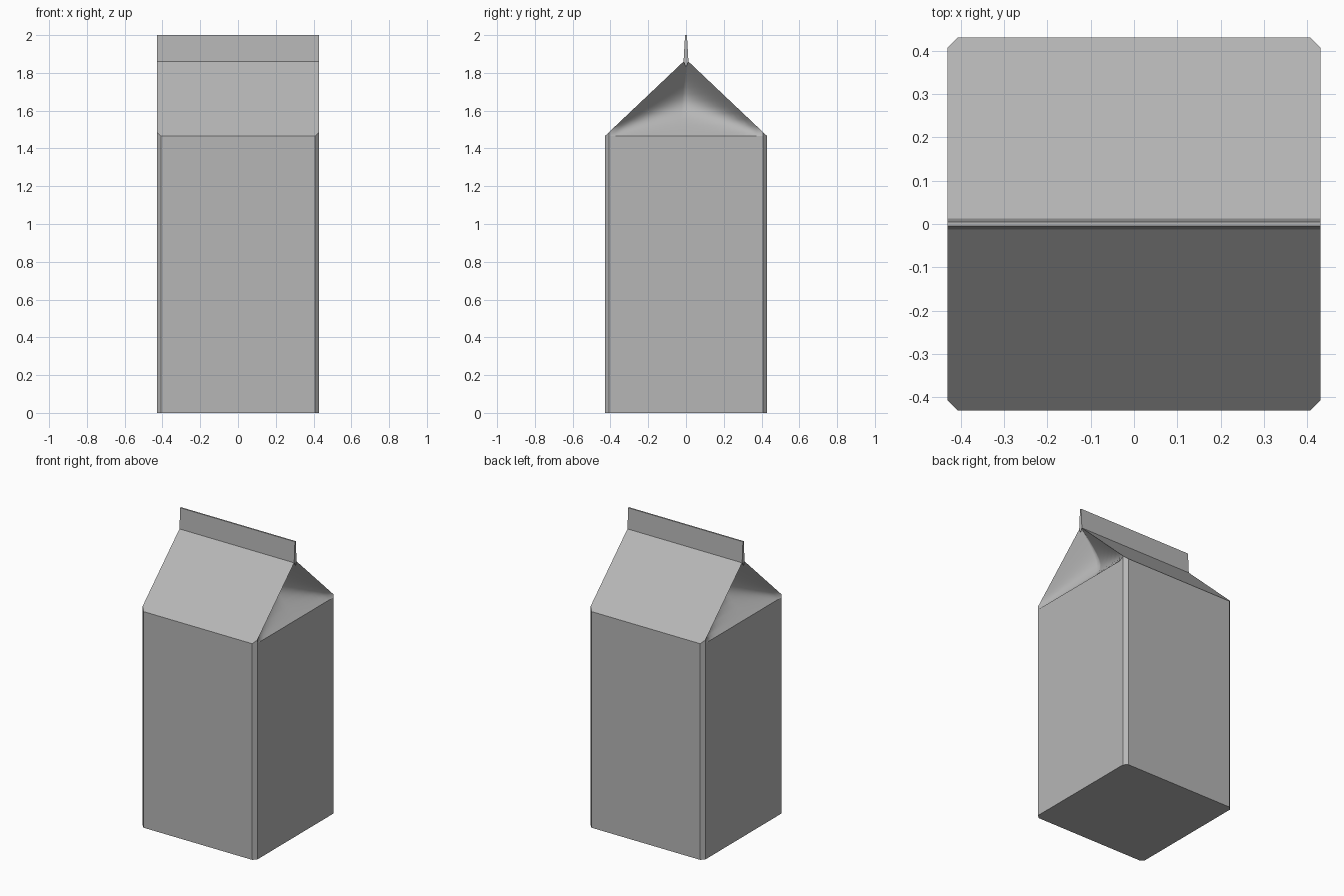
import bpy, bmesh

if "Cube" in bpy.data.objects:
    bpy.data.objects.remove(bpy.data.objects["Cube"])

W, C = 0.43, 0.023            # half width, corner chamfer
H, RIDGE, TOP = 1.465, 1.86, 2.0
FIN_BASE, FIN_TOP = 0.013, 0.005
SLOPE = (RIDGE - H) / (W - FIN_BASE)

card = bpy.data.materials.new("grey_card")
card.diffuse_color = (0.47, 0.47, 0.47, 1)
card.use_nodes = True
card.node_tree.nodes["Principled BSDF"].inputs["Base Color"].default_value = card.diffuse_color


def make(name, build):
    bm = bmesh.new()
    build(bm)
    bmesh.ops.remove_doubles(bm, verts=bm.verts, dist=1e-5)
    bmesh.ops.recalc_face_normals(bm, faces=bm.faces)
    mesh = bpy.data.meshes.new(name)
    bm.to_mesh(mesh)
    bm.free()
    mesh.materials.append(card)
    obj = bpy.data.objects.new(name, mesh)
    bpy.context.collection.objects.link(obj)
    return obj


def face(bm, pts):
    return bm.faces.new([bm.verts.new(p) for p in pts])


def shell(bm):
    # Chamfered square body with a closed base
    a = W - C
    ring = [(a, -W), (W, -a), (W, a), (a, W), (-a, W), (-W, a), (-W, -a), (-a, -W)]
    face(bm, [(x, y, 0) for x, y in ring])
    for p, q in zip(ring, ring[1:] + ring[:1]):
        face(bm, [(*p, 0), (*q, 0), (*q, H), (*p, H)])
    # Roof panels and tapered top fin as one folded strip
    half = [(a, -W, H), (W, -a, H + C * SLOPE), (W, -FIN_BASE, RIDGE), (W, -FIN_TOP, TOP)]
    strip = half + [(x, -y, z) for x, y, z in reversed(half)]
    for (x0, y0, z0), (x1, y1, z1) in zip(strip, strip[1:]):
        face(bm, [(-x0, y0, z0), (x0, y0, z0), (x1, y1, z1), (-x1, y1, z1)])
    for s in (-1, 1):
        # Fin ends and small corner facets
        face(bm, [(s * W, y, z) for _, y, z in strip[2:6]] + [(s * W, 0, RIDGE - 0.03)])
        for t in (-1, 1):
            face(bm, [(s * a, t * W, H), (s * W, t * a, H), (s * W, t * a, H + C * SLOPE)])


def gable(bm):
    # Side panel pushed inwards: two soft fold planes meeting at an inner point
    depth, fold_z, n = 0.22, 1.64, 12
    peak = RIDGE + FIN_BASE * SLOPE

    def point(y, z):
        low = max(0, z - H) / (fold_z - H)
        high = max(0, peak - z - SLOPE * abs(y)) / (peak - fold_z)
        m = 0 if low * high < 1e-9 else low * high / (low**2 + high**2) ** 0.5
        return (W - depth * m, y, z)

    rows = []
    for j in range(n + 1):
        z = H if j == 0 else H + C * SLOPE + (RIDGE - H - C * SLOPE) * (j - 1) / (n - 1)
        w = min(W - C, (peak - z) / SLOPE)
        rows.append([bm.verts.new(point(w * i / n, z)) for i in range(-n, n + 1)])
    for r0, r1 in zip(rows, rows[1:]):
        for i in range(2 * n):
            bm.faces.new((r0[i], r0[i + 1], r1[i + 1], r1[i]))
    for f in bm.faces:
        f.smooth = True


make("carton_shell", shell)
side = make("folded_gables", gable)
side.modifiers.new("mirror_sides", 'MIRROR').use_axis[0] = True
